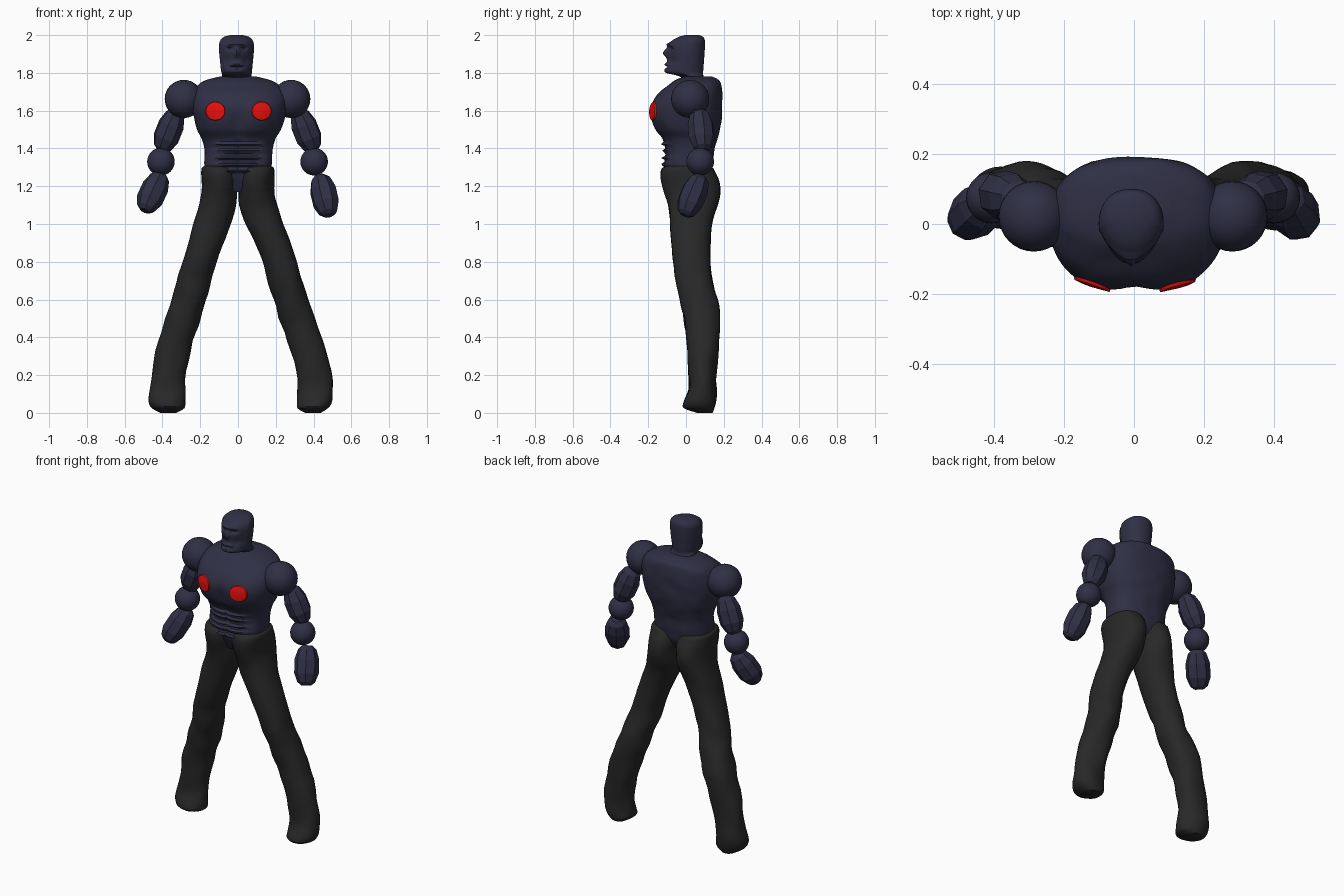
import bpy, bmesh, math
from mathutils import Vector, noise
from mathutils.bvhtree import BVHTree

if "Cube" in bpy.data.objects:
    bpy.data.objects.remove(bpy.data.objects["Cube"])


def material(name, rgb):
    m = bpy.data.materials.new(name)
    m.use_nodes = True
    m.diffuse_color = (*rgb, 1)
    m.node_tree.nodes["Principled BSDF"].inputs["Base Color"].default_value = (*rgb, 1)
    return m


NAVY = material("navy", (0.029, 0.029, 0.06))
CHARCOAL = material("charcoal", (0.021, 0.021, 0.021))
RED = material("red", (0.85, 0.006, 0.005))


def finish(bm, name, mat, smooth=True):
    bmesh.ops.recalc_face_normals(bm, faces=bm.faces)
    me = bpy.data.meshes.new(name)
    bm.to_mesh(me)
    bm.free()
    me.materials.append(mat)
    ob = bpy.data.objects.new(name, me)
    bpy.context.collection.objects.link(ob)
    if smooth:
        bpy.ops.object.select_all(action='DESELECT')
        ob.select_set(True)
        bpy.context.view_layer.objects.active = ob
        bpy.ops.object.shade_smooth_by_angle(angle=math.radians(35))
    return ob


def skin(bm, rings):
    """Bridge rings of points and cap both ends."""
    rows = [[bm.verts.new(p) for p in ring] for ring in rings]
    n = len(rows[0])
    for a, b in zip(rows, rows[1:]):
        for i in range(n):
            bm.faces.new((a[i], a[(i + 1) % n], b[(i + 1) % n], b[i]))
    bm.faces.new(rows[0])
    bm.faces.new(rows[-1])


def spline(stations, steps):
    """Smoothly interpolate between stations."""
    last = len(stations) - 1
    for k in range(last):
        p = [stations[min(max(k + j, 0), last)] for j in (-1, 0, 1, 2)]
        for s in range(steps):
            t = s / steps
            yield [b + t * (c - a) / 2 + t * t * (a - 2.5 * b + 2 * c - d / 2)
                   + t ** 3 * (1.5 * (b - c) + (d - a) / 2) for a, b, c, d in zip(*p)]
    yield stations[-1]


def loft(name, stations, mat, sides, steps, power, shape):
    """Stations are (z, centre x, half width, front y, back y)."""
    rings = []
    for z, xc, hw, yf, yb in spline(stations, steps):
        ring = []
        for i in range(sides):
            a = math.tau * i / sides
            c, s = math.cos(a), math.sin(a)
            x = xc + hw * math.copysign(abs(c) ** (2 / power), c)
            y = (yf + yb) / 2 + (yb - yf) / 2 * math.copysign(abs(s) ** (2 / power), s)
            ring.append(shape(Vector((x, y, z)), -s))
        rings.append(ring)
    bm = bmesh.new()
    skin(bm, rings)
    return finish(bm, name, mat)


def bump(p, x, z, rx, rz):
    return math.exp(-((p.x - x) / rx) ** 2 - ((p.z - z) / rz) ** 2)


# Torso with chest muscles and ribbed abdomen
def torso_shape(p, front):
    if front > 0:
        p.y -= 0.014 * front * (bump(p, -.12, 1.58, .09, .08) + bump(p, .12, 1.58, .09, .08))
        p.y += 0.014 * bump(p, 0, 1.54, .03, .08)
        ribs = max(0, math.sin((p.z - 1.27) / 0.036 * math.tau))
        if 1.27 < p.z < 1.45:
            p.y -= 0.02 * front * ribs * math.exp(-(p.x / .12) ** 4)
            p.y += 0.012 * bump(p, 0, p.z, .012, 1)
    p.y += 0.004 * noise.noise(p * 14)
    return p


torso = loft("torso", [
    (1.17, 0, .11, -.06, .08), (1.25, 0, .16, -.105, .13), (1.31, 0, .178, -.115, .14),
    (1.39, .003, .18, -.11, .15), (1.45, .003, .195, -.125, .165), (1.50, .005, .222, -.16, .178),
    (1.56, .008, .24, -.178, .188), (1.62, .008, .25, -.18, .192), (1.68, .008, .245, -.155, .192),
    (1.73, .004, .22, -.10, .187), (1.76, 0, .175, -.06, .175), (1.78, 0, .10, -.01, .14)],
    NAVY, 96, 8, 2.5, torso_shape)


# Head with brow, eye sockets, nose and mouth
def head_shape(p, front):
    if front > 0.2:
        p.x -= (p.x + .008) * 0.2 * front
        cx = -.008
        p.y -= 0.024 * bump(p, cx, 1.905, .016, .022)
        p.y -= 0.012 * front * bump(p, cx, 1.952, .06, .009)
        p.y -= 0.010 * bump(p, cx, 1.845, .03, .008)
        p.y += 0.016 * bump(p, cx, 1.831, .032, .005)
        for s in (-1, 1):
            p.y += 0.018 * bump(p, cx + s * .036, 1.93, .018, .010)
            p.y += 0.010 * bump(p, cx + s * .05, 1.865, .018, .025)
    return p


loft("head", [
    (1.70, -.005, .10, .01, .12), (1.765, -.005, .08, -.015, .10), (1.785, -.006, .078, -.045, .092),
    (1.80, -.007, .08, -.105, .09), (1.82, -.008, .083, -.113, .092), (1.86, -.008, .087, -.10, .095),
    (1.90, -.008, .091, -.098, .098), (1.94, -.008, .093, -.096, .10), (1.97, -.008, .087, -.075, .10),
    (1.99, -.008, .068, -.04, .092), (2.0, -.008, .035, -.005, .07)],
    NAVY, 64, 6, 2.2, head_shape)

# Red chest discs laid on the torso surface with a slight dish
tree = BVHTree.FromObject(torso, bpy.context.evaluated_depsgraph_get())
for name, cx in (("right_chest_disc", -.12), ("left_chest_disc", .125)):
    bm = bmesh.new()
    rings = []
    for r, lift in ((.054, -.004), (.05, .008), (.03, .005), (.008, .003)):
        ring = []
        for i in range(20):
            a = math.tau * i / 20
            x, z = cx + r * math.cos(a), 1.598 + r * .95 * math.sin(a)
            hit = tree.ray_cast(Vector((x, -1, z)), Vector((0, 1, 0)))[0]
            ring.append((x, hit.y - lift, z))
        rings.append(ring)
    skin(bm, rings)
    finish(bm, name, RED)


# Trousers: one loft for each leg, meeting at the hips
def leg_shape(p, front):
    folds = 0.012 if p.z < 0.75 else 0.005
    p.x += folds * noise.noise(p * 9)
    p.y += folds * noise.noise(p * 9 + Vector((5, 2, 7)))
    return p


LEG = [(0.0, .38, .04, .06, .14), (.025, .38, .082, -.01, .15), (.06, .388, .092, -.012, .155),
       (.12, .388, .092, .012, .157), (.22, .378, .091, .014, .16), (.38, .338, .096, .005, .175),
       (.50, .30, .093, -.01, .178), (.60, .268, .092, -.03, .165), (.70, .238, .091, -.05, .14),
       (.80, .21, .09, -.068, .13), (.92, .168, .094, -.08, .13), (1.02, .133, .10, -.084, .142),
       (1.10, .108, .10, -.095, .168), (1.17, .098, .094, -.115, .182), (1.23, .094, .097, -.133, .175),
       (1.275, .096, .096, -.135, .155), (1.30, .10, .087, -.12, .14), (1.31, .105, .06, -.08, .10)]
for name, s, spread in (("right_leg", -1, .97), ("left_leg", 1, 1.05)):
    path = [(z, s * x * (spread if z < 1 else 1), w, f, b) for z, x, w, f, b in LEG]
    loft(name, path, CHARCOAL, 28, 3, 2.2, leg_shape)


# Arms: ball joints and faceted limb segments
def ball(name, centre, radius):
    bm = bmesh.new()
    bmesh.ops.create_uvsphere(bm, u_segments=32, v_segments=16, radius=radius)
    bmesh.ops.translate(bm, vec=centre, verts=bm.verts)
    finish(bm, name, NAVY)


def segment(name, start, end, radius):
    start, end = Vector(start), Vector(end)
    turn = (end - start).to_track_quat('Z', 'Y')
    rings = []
    for t, k in ((0, .4), (.1, .75), (.35, 1), (.7, 1), (.92, .72), (1, .4)):
        rings.append([start.lerp(end, t) + turn @ Vector(
            (radius * k * math.cos(math.tau * i / 8), radius * k * math.sin(math.tau * i / 8), 0))
            for i in range(8)])
    bm = bmesh.new()
    skin(bm, rings)
    finish(bm, name, NAVY, smooth=False)


for side, s, shift in (("right", -1, -.005), ("left", 1, 0)):
    ball(side + "_shoulder", (s * .282 + shift, .022, 1.662), .101)
    segment(side + "_upper_arm", (s * .318 + shift, .07, 1.60), (s * .402 + shift, .09, 1.39), .07)
    ball(side + "_elbow", (s * .403 + shift, .075, 1.33), .073)
segment("right_forearm", (-.405, .08, 1.265), (-.495, -.005, 1.07), .071)
segment("left_forearm", (.432, .08, 1.255), (.482, -.005, 1.045), .071)
